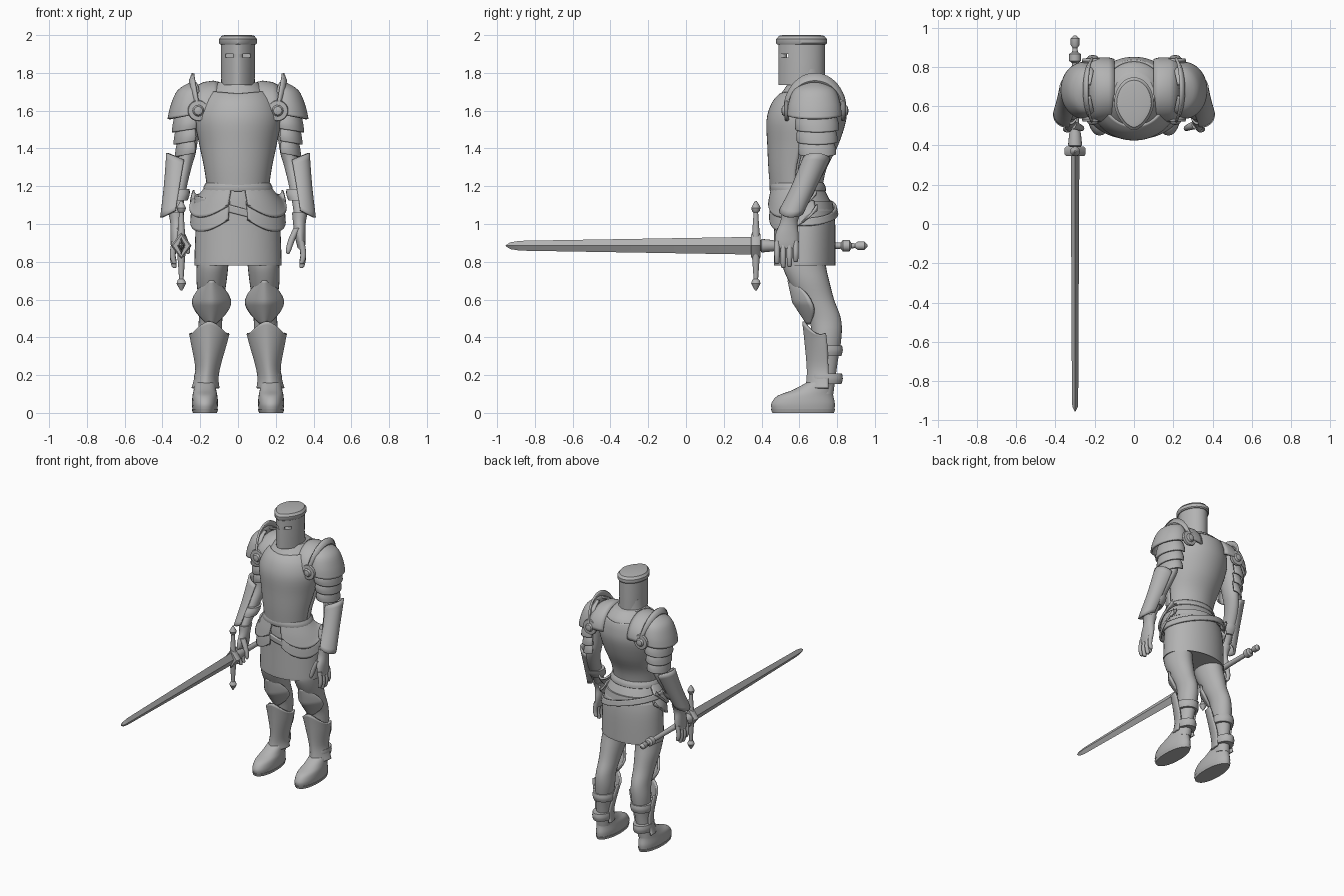
import bpy, bmesh, math
from mathutils import Matrix, Vector

if "Cube" in bpy.data.objects:
    bpy.data.objects.remove(bpy.data.objects["Cube"], do_unlink=True)

steel = bpy.data.materials.new("steel_grey")
steel.use_nodes = True
COLOUR = (0.45, 0.45, 0.45, 1)
steel.diffuse_color = COLOUR
steel.node_tree.nodes["Principled BSDF"].inputs["Base Color"].default_value = COLOUR


def resample(rows, steps):
    """Smooth a short list of section tuples with a Catmull-Rom curve."""
    out = []
    last = len(rows) - 1
    for i in range(last):
        p0, p1, p2, p3 = (rows[max(0, min(last, i + k))] for k in (-1, 0, 1, 2))
        for s in range(steps):
            t = s / steps
            out.append(tuple(
                b + (c - a) * t / 2 + (a - 2.5 * b + 2 * c - d / 2) * t * t
                + (1.5 * (b - c) + (d - a) / 2) * t ** 3
                for a, b, c, d in zip(p0, p1, p2, p3)))
    return out + [tuple(rows[-1])]


def grid(name, rows, closed=False, thick=0, mirror=False):
    """Skin rows of points into one object, capped or thickened."""
    bm = bmesh.new()
    verts = [[bm.verts.new(p) for p in row] for row in rows]
    count = len(verts[0])
    for low, high in zip(verts, verts[1:]):
        for i in range(count if closed else count - 1):
            j = (i + 1) % count
            bm.faces.new((low[i], low[j], high[j], high[i]))
    if closed and not thick:
        bm.faces.new(verts[0])
        bm.faces.new(verts[-1])
    bmesh.ops.recalc_face_normals(bm, faces=bm.faces)
    mesh = bpy.data.meshes.new(name)
    bm.to_mesh(mesh)
    bm.free()
    mesh.polygons.foreach_set("use_smooth", [True] * len(mesh.polygons))
    mesh.set_sharp_from_angle(angle=math.radians(40))
    mesh.materials.append(steel)
    obj = bpy.data.objects.new(name, mesh)
    bpy.context.collection.objects.link(obj)
    if thick:
        mod = obj.modifiers.new("thickness", "SOLIDIFY")
        mod.thickness, mod.offset = thick, 0
    if mirror:
        obj.modifiers.new("mirror", "MIRROR")
    return obj


def shell(name, rows, arc=None, n=28, thick=0, edge=None, keel=2, steps=4,
          mirror=False, matrix=Matrix()):
    """Loft oval sections (z, cx, cy, rx, ry); angle zero faces the front."""
    start, end = arc or (0, 360)
    sections = resample(rows, steps)
    points = []
    for r, (z, cx, cy, rx, ry) in enumerate(sections):
        t = r / (len(sections) - 1)
        ring = []
        for i in range(n):
            deg = start + (end - start) * i / (n - 1 if arc else n)
            s, c = math.sin(math.radians(deg)), math.cos(math.radians(deg))
            if c > 0 and keel != 2:
                s = math.copysign(abs(s) ** (2 / keel), s)
                c = c ** (2 / keel)
            lift = edge(deg, t) if edge else 0
            ring.append(matrix @ Vector((cx + rx * s, cy - ry * c, z + lift)))
        points.append(ring)
    return grid(name, points, not arc, thick, mirror)


def rod(name, profile, x=0, y=0, **options):
    return shell(name, [(z, x, y, r, r) for z, r in profile], **options)


def pair(name, rows, **options):
    return shell(name, rows, mirror=True, **options)


def wrap(deg):
    return abs((deg + 180) % 360 - 180)


# helm with a keeled face, eye slits, rim and crown
helm = shell("helm", [(1.735, 0, .612, .088, .122), (1.85, 0, .612, .09, .123),
                      (1.96, 0, .612, .09, .123)], keel=1.6, n=48)
bpy.ops.mesh.primitive_cube_add(size=1, location=(0, .5, 1.89))
cutter = bpy.context.object
cutter.scale = (.13, .13, .018)
slit = helm.modifiers.new("eye_slits", "BOOLEAN")
slit.operation, slit.object = "DIFFERENCE", cutter
bpy.context.view_layer.objects.active = helm
bpy.ops.object.modifier_apply(modifier="eye_slits")
bpy.data.objects.remove(cutter, do_unlink=True)
shell("helm_nasal", [(1.85, 0, .512, .026, .022), (1.93, 0, .512, .026, .022)], keel=1.6)
shell("helm_rim", [(1.95, 0, .612, .095, .129), (1.957, 0, .612, .101, .135),
                   (1.98, 0, .612, .101, .135), (1.985, 0, .612, .094, .128),
                   (1.996, 0, .612, .088, .12), (2, 0, .612, .07, .1)],
      keel=1.6, n=48, steps=1)

# body, neck and cuirass
torso = [(1.2, 0, .583, .15, .122), (1.3, 0, .59, .165, .139), (1.42, 0, .618, .19, .173),
         (1.55, 0, .637, .214, .196), (1.64, 0, .65, .195, .183), (1.7, 0, .665, .155, .155),
         (1.75, 0, .655, .105, .11)]
shell("torso", torso, n=40)
rod("neck", [(1.7, .11), (1.74, .092), (1.82, .085)], y=.64)
plate = [(z, x, y, rx + .008, ry + .008) for z, x, y, rx, ry in torso[:6]]


def plate_edge(deg, t):
    centre = max(0, 1 - wrap(deg if deg < 95 else deg - 180) / 60)
    return -.03 * centre * (1 - t) ** 6 - .015 * centre * t ** 6


shell("breastplate", plate, arc=(-88, 88), thick=.014, edge=plate_edge)
shell("backplate", plate, arc=(92, 268), thick=.014, edge=plate_edge)

# waist, belts and skirt
shell("waist_guard", [(1.07, 0, .62, .215, .165), (1.14, 0, .605, .188, .15),
                      (1.23, 0, .585, .15, .122)])
shell("waist_belt", [(1.175, 0, .593, .178, .142), (1.195, 0, .59, .175, .142),
                     (1.215, 0, .587, .165, .135)], thick=.014)
shell("sling_belt", [(1.05, 0, .625, .23, .175), (1.09, 0, .62, .222, .172)], thick=.014,
      edge=lambda deg, t: -.06 * math.sin(math.radians(deg)))
shell("skirt", [(.785, 0, .628, .23, .162), (.8, 0, .628, .231, .163), (1, 0, .628, .222, .162),
                (1.12, 0, .62, .198, .155)], n=40)


# overlapping hip plates
def hip_edge(deg, t):
    return .1 * ((deg - 52) / 50) ** 2 * t ** 2


for name, rows in {
        "hip_plate_upper": [(1.2, 0, .59, .165, .135), (1.12, 0, .61, .215, .168),
                            (1.035, 0, .62, .255, .185)],
        "hip_plate_lower": [(1.12, 0, .615, .205, .163), (1.04, 0, .622, .236, .178),
                            (.96, 0, .625, .248, .184)]}.items():
    pair(name, rows, arc=(12, 112), thick=.014, edge=hip_edge)


# shoulder straps and raised guards, both arching from front to back
def arch(name, sections, thick):
    rows = []
    for x, bulge, ry, rz in sections:
        angles = [math.pi * i / 24 for i in range(25)]
        rows.append([(x + bulge * math.sin(a), .683 - ry * math.cos(a),
                      1.595 + rz * math.sin(a)) for a in angles])
    grid(name, rows, thick=thick, mirror=True)


arch("shoulder_strap", [(.1, 0, .15, .15), (.13, 0, .158, .157), (.18, 0, .158, .15),
                        (.23, 0, .15, .125)], .014)
arch("raised_guard", [(.2, .03, .135, .13), (.208, .045, .15, .165),
                      (.205, .033, .166, .203)], .014)
for side, y, turn in (("front", .535, 90), ("back", .83, -90)):
    rod("rondel_" + side, [(-.01, .05), (.0, .056), (.012, .052), (.014, .03),
                           (.026, .022), (.03, .006)], steps=1, mirror=True,
        matrix=Matrix.Translation((.21, y, 1.6)) @ Matrix.Rotation(math.radians(turn), 4, "X"))

# pauldron and the lames below it
outer = (-25, 205)
pair("pauldron", [(1.745, .23, .68, .02, .03), (1.71, .24, .68, .075, .1),
                  (1.64, .25, .68, .1, .13), (1.575, .255, .68, .112, .138)],
     arc=outer, thick=.014, edge=lambda deg, t: -.02 * math.sin(math.radians(deg)) * t)
for i in range(3):
    z, size = 1.585 - .065 * i, .084 - .008 * i
    pair("arm_lame_%d" % (i + 1), [(z, .256, .69, size - .012, size + .012),
                                   (z - .05, .256, .692, size, size + .026),
                                   (z - .085, .258, .695, size + .003, size + .026)],
         arc=outer, thick=.012, edge=lambda deg, t: -.015 * math.sin(math.radians(deg)) * t)

# arm, bracer and cuff
pair("arm", [(1.66, .24, .68, .06, .08), (1.5, .26, .69, .055, .075), (1.38, .268, .7, .045, .065),
             (1.3, .288, .685, .042, .058), (1.2, .312, .635, .042, .055),
             (1.06, .325, .56, .03, .042), (.98, .325, .54, .03, .045)])
pair("bracer", [(1.345, .305, .69, .068, .066), (1.2, .326, .625, .06, .06),
                (1.065, .345, .557, .06, .06)], arc=(-15, 185), thick=.014,
     edge=lambda deg, t: .03 * math.sin(math.radians(deg)) * (1 - 2 * t))
pair("bracer_strap", [(1.185, .312, .62, .056, .066), (1.155, .316, .605, .06, .068),
                      (1.125, .32, .59, .053, .062)])

# gauntlet
pair("palm", [(1.06, .328, .558, .042, .052), (1.01, .325, .545, .034, .046),
              (.95, .328, .535, .03, .06), (.9, .333, .532, .024, .062),
              (.87, .335, .532, .018, .056)])
for i, length in enumerate((.1, .12, .115, .09)):
    y = .482 + .033 * i
    pair("finger_%d" % (i + 1), [(.91, .335, y, .017, .016), (.89 - length / 2, .346, y, .016, .015),
                                 (.895 - length, .338, y, .013, .012),
                                 (.888 - length, .335, y, .004, .004)], n=10)
pair("thumb", [(.98, .315, .505, .02, .022), (.92, .285, .495, .018, .018),
               (.86, .267, .487, .014, .014), (.84, .265, .485, .005, .005)], n=12)

# legs, greaves and calf straps
pair("leg", [(.85, .13, .628, .085, .115), (.78, .135, .626, .084, .115), (.7, .14, .65, .08, .108),
             (.6, .142, .69, .068, .094), (.5, .145, .735, .062, .085), (.4, .15, .745, .064, .078),
             (.25, .16, .735, .05, .065), (.1, .172, .72, .05, .06)])
pair("greave", [(.45, .152, .722, .1, .1), (.38, .154, .73, .088, .098), (.25, .16, .737, .06, .092),
                (.18, .168, .737, .058, .092), (.13, .172, .737, .068, .1)], arc=(-100, 100),
     thick=.014, keel=1.7,
     edge=lambda deg, t: (.035 * math.cos(math.radians(deg * 2.2))) * (1 - t) ** 3)
for z, x, rx in ((.33, .156, .073), (.18, .168, .06)):
    pair("calf_strap", [(z - .028, x, .74, rx, .082), (z, x, .74, rx + .005, .09),
                        (z + .028, x, .74, rx + .002, .086)])

# knee cop: a ridged, rounded lozenge
knee = []
for j in range(17):
    v = j / 8 - 1
    width = .014 + .084 * (1 - abs(v) ** 1.7)
    front = .595 - .05 * v - .025 * (1 - abs(v))
    knee.append([(.14 + width * u, front + .95 * width * abs(u) ** 1.6, .587 + .115 * v)
                 for u in (k / 8 - 1 for k in range(17))])
grid("knee_cop", knee, thick=.016, mirror=True)

# boots
pair("boot", [(.018, .175, .62, .066, .166), (.05, .175, .62, .069, .168), (.09, .175, .632, .066, .148),
              (.12, .175, .67, .06, .108), (.16, .173, .71, .054, .072)], keel=2.2)
pair("sole", [(0, .175, .62, .064, .163), (.02, .175, .62, .07, .17)], keel=2.2, steps=1)

# sword held level, pointing forward from the right hand
sword = Matrix.Translation((-.3, 0, .885)) @ Matrix.Rotation(math.radians(90), 4, "X")
shell("sword_blade", [(-.37, 0, 0, .022, .047), (.88, 0, 0, .016, .026), (.93, 0, 0, .014, .018),
                      (.955, 0, 0, .002, .002)], n=4, steps=1, matrix=sword)
shell("sword_guard_block", [(-.395, 0, 0, .045, .06), (-.385, 0, 0, .054, .074),
                            (-.355, 0, 0, .054, .074), (-.345, 0, 0, .045, .06)],
      n=4, steps=1, matrix=sword)
rod("sword_grip", [(-.96, .006), (-.945, .022), (-.91, .022), (-.895, .012), (-.875, .015),
                   (-.865, .03), (-.83, .03), (-.82, .016), (-.5, .02), (-.46, .03),
                   (-.4, .036), (-.39, .02)], n=16, steps=1, matrix=sword)
for name, sign in (("upper", 1), ("lower", -1)):
    rod("sword_guard_" + name, [(.885 + sign * h, r) for h, r in (
        (0, .025), (.09, .018), (.175, .012), (.183, .02), (.2, .025), (.22, .015), (.238, .004))],
        x=-.3, y=.37, n=12, steps=1)
